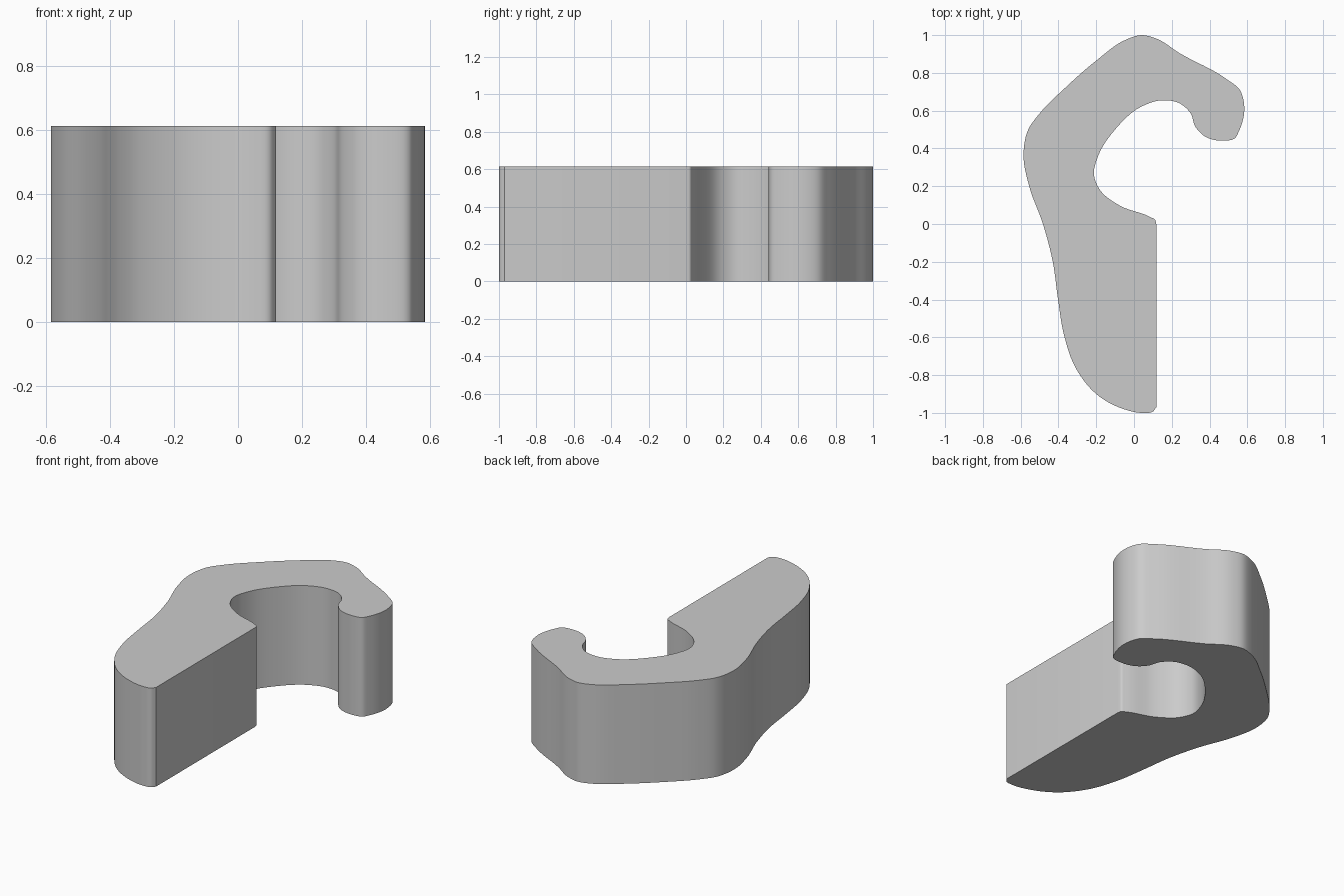
import bpy
import bmesh
from mathutils import Vector

cube = bpy.data.objects.get("Cube")
if cube:
    bpy.data.objects.remove(cube, do_unlink=True)

HEIGHT = 0.613
STEPS = 6

# Hook outline, from the foot round the back and tip to the inner corner
OUTLINE = [
    (.118, -.97), (.10, -.993), (.05, -1), (-.06, -.978), (-.20, -.9),
    (-.31, -.76), (-.37, -.59), (-.402, -.4), (-.43, -.2), (-.482, 0),
    (-.555, .2), (-.585, .37), (-.56, .5), (-.5, .585), (-.36, .725),
    (-.2, .865), (-.04, .977), (.04, 1), (.115, .983), (.24, .905),
    (.49, .767), (.56, .71), (.583, .635), (.555, .49), (.535, .455),
    (.47, .441), (.37, .467), (.325, .515), (.3, .585), (.245, .637),
    (.15, .655), (.04, .622), (-.1, .5), (-.19, .36), (-.212, .26),
    (-.18, .18), (-.08, .1), (.09, .035), (.112, .022), (.118, .0),
]


def smooth_path(coords):
    """Cubic spline through the points, with tangents weighted by spacing."""
    pts = [Vector(c) for c in coords]
    gaps = [(b - a).length for a, b in zip(pts, pts[1:])]
    slopes = [(b - a) / g for a, b, g in zip(pts, pts[1:], gaps)]
    tangents = [slopes[0]]
    for i in range(1, len(gaps)):
        g, h = gaps[i - 1], gaps[i]
        tangents.append((slopes[i - 1] * h + slopes[i] * g) / (g + h))
    tangents.append(slopes[-1])
    path = []
    for i, g in enumerate(gaps):
        a, b = pts[i], pts[i + 1]
        m, n = tangents[i] * g, tangents[i + 1] * g
        for k in range(STEPS):
            t = k / STEPS
            s = t * t * (3 - 2 * t)
            path.append(a.lerp(b, s) + m * t * (1 - t) ** 2 - n * t * t * (1 - t))
    return path + [pts[-1]]


# Solid hook: one profile face pushed up to full height
bm = bmesh.new()
base = bm.faces.new([bm.verts.new((p.x, p.y, 0)) for p in smooth_path(OUTLINE)])
extruded = bmesh.ops.extrude_face_region(bm, geom=[base], use_keep_orig=True)
top = [v for v in extruded["geom"] if isinstance(v, bmesh.types.BMVert)]
bmesh.ops.translate(bm, verts=top, vec=(0, 0, HEIGHT))
bmesh.ops.recalc_face_normals(bm, faces=bm.faces)
mesh = bpy.data.meshes.new("hook_clip")
bm.to_mesh(mesh)
bm.free()

# Plain grey material
grey = bpy.data.materials.new("light_grey")
grey.use_nodes = True
grey.diffuse_color = (0.6, 0.6, 0.6, 1)
grey.node_tree.nodes["Principled BSDF"].inputs["Base Color"].default_value = (0.6, 0.6, 0.6, 1)
mesh.materials.append(grey)

hook = bpy.data.objects.new("hook_clip", mesh)
bpy.context.collection.objects.link(hook)
bpy.ops.object.select_all(action='DESELECT')
hook.select_set(True)
bpy.context.view_layer.objects.active = hook
bpy.ops.object.shade_smooth_by_angle()
